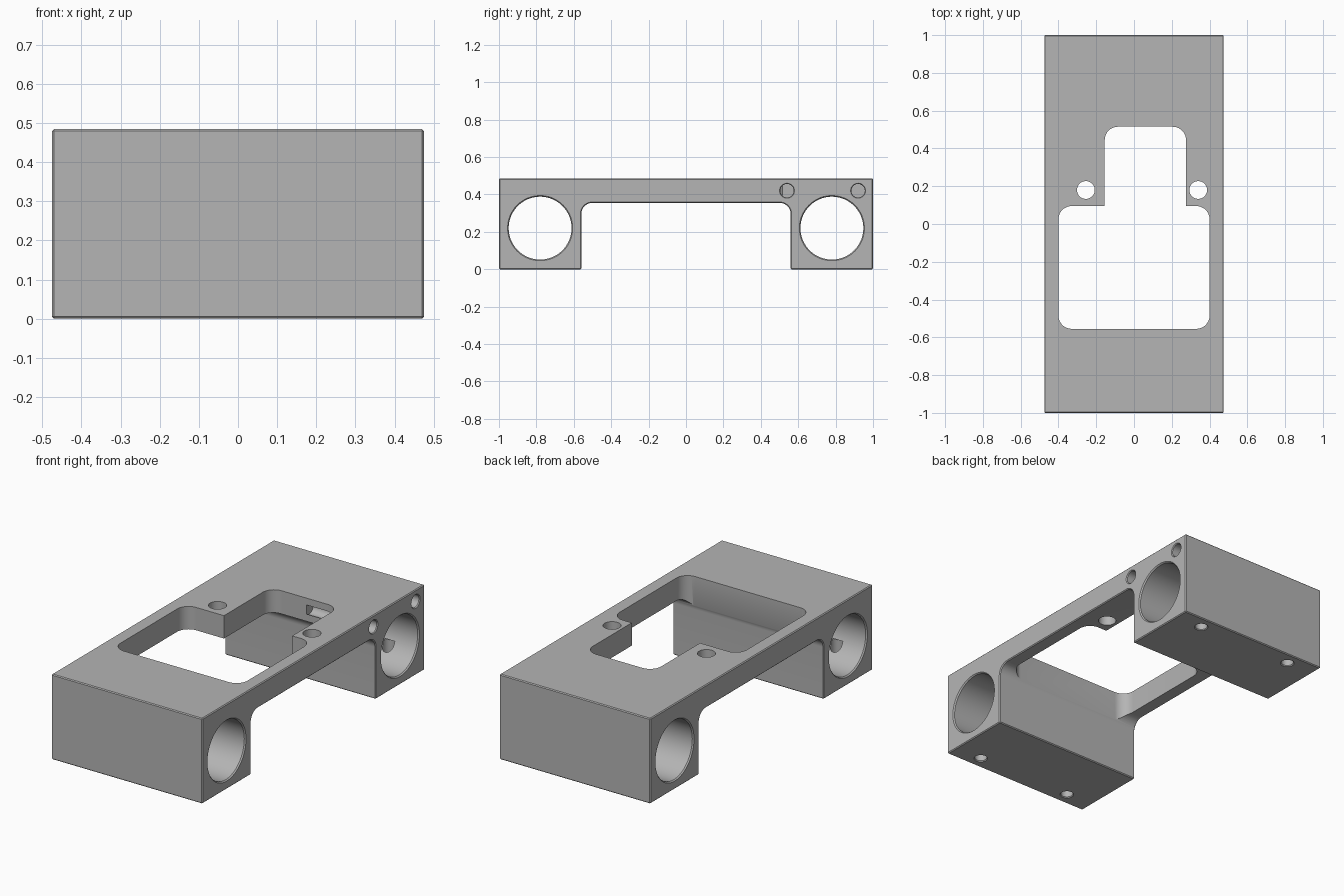
import bpy, bmesh, math
from mathutils import Vector

cube = bpy.data.objects.get("Cube")
if cube:
    bpy.data.objects.remove(cube, do_unlink=True)

grey = bpy.data.materials.new("plain grey")
grey.use_nodes = True
colour = (0.46, 0.46, 0.46, 1)
grey.diffuse_color = colour
grey.node_tree.nodes["Principled BSDF"].inputs["Base Color"].default_value = colour

HALF_X, HEIGHT, LEG_Y, DECK_Z = 0.475, 0.485, 0.56, 0.355


def place(axis, u, v, t):
    """Point with profile coordinates u, v at distance t along the axis."""
    return (t, u, v) if axis == "x" else (u, v, t)


def loft(name, axis, rings):
    """Closed solid through rings of (distance, 2D points)."""
    bm = bmesh.new()
    loops = [[bm.verts.new(place(axis, u, v, t)) for u, v in pts] for t, pts in rings]
    for a, b in zip(loops, loops[1:]):
        for i in range(len(a)):
            j = (i + 1) % len(a)
            bm.faces.new((a[i], a[j], b[j], b[i]))
    bm.faces.new(loops[0])
    bm.faces.new(loops[-1])
    bmesh.ops.recalc_face_normals(bm, faces=bm.faces)
    mesh = bpy.data.meshes.new(name)
    bm.to_mesh(mesh)
    bm.free()
    mesh.materials.append(grey)
    obj = bpy.data.objects.new(name, mesh)
    bpy.context.collection.objects.link(obj)
    return obj


def rounded(corners, steps=10):
    """Outline with right-angle corners (u, v, radius) filleted."""
    out = []
    for i, (u, v, r) in enumerate(corners):
        p = Vector((u, v))
        if not r:
            out.append(p)
            continue
        d1 = (Vector(corners[i - 1][:2]) - p).normalized()
        d2 = (Vector(corners[(i + 1) % len(corners)][:2]) - p).normalized()
        c = p + r * (d1 + d2)
        for k in range(steps + 1):
            a = math.pi / 2 * k / steps
            out.append(c - r * (d2 * math.cos(a) + d1 * math.sin(a)))
    return out


def hole(name, axis, u, v, r, lo, hi, rim=0.0, blind=False, sides=64):
    """Round cutter with chamfered mouths; a blind one ends flat at hi or lo."""
    def ring(t, rad):
        return (t, [(u + rad * math.cos(math.tau * k / sides),
                     v + rad * math.sin(math.tau * k / sides)) for k in range(sides)])
    e = math.copysign(0.01, hi - lo)
    rings = [ring(lo - e, r + rim), ring(lo, r + rim), ring(lo + e / 10 + math.copysign(rim, e), r)]
    if blind:
        rings.append(ring(hi, r))
    else:
        rings += [ring(hi - e / 10 - math.copysign(rim, e), r), ring(hi, r + rim), ring(hi + e, r + rim)]
    return loft(name, axis, rings)


def apply(obj, mod):
    bpy.context.view_layer.objects.active = obj
    bpy.ops.object.modifier_apply(modifier=mod.name)


# Bridge-shaped body: deck on two legs, inner corners rounded
f = 0.06
side = rounded([(-1, 0, 0), (-LEG_Y, 0, 0), (-LEG_Y, DECK_Z, f), (LEG_Y, DECK_Z, f),
                (LEG_Y, 0, 0), (1, 0, 0), (1, HEIGHT, 0), (-1, HEIGHT, 0)])
body = loft("bridge_body", "x", [(-HALF_X, side), (HALF_X, side)])
bevel = body.modifiers.new("edge_break", "BEVEL")
bevel.width = 0.005
bevel.segments = 1
bevel.limit_method = "ANGLE"
bevel.angle_limit = math.radians(40)
apply(body, bevel)

cutters = []

# Stepped window through the deck
f = 0.07
window = rounded([(-0.4, -0.555, f), (0.4, -0.555, f), (0.4, 0.095, f), (0.275, 0.095, 0),
                  (0.275, 0.515, f), (-0.155, 0.515, f), (-0.155, 0.095, 0), (-0.4, 0.095, f)])
cutters.append(loft("window_cutter", "z", [(0.3, window), (0.6, window)]))

# Deck screw holes
for x in (-0.255, 0.34):
    cutters.append(hole("deck_hole_cutter", "z", x, 0.18, 0.047, DECK_Z, HEIGHT, sides=40))

# Cross bores through the legs, and screw holes under them
for s in (-1, 1):
    cutters.append(hole("bore_cutter", "x", s * 0.78, 0.22, 0.168, -HALF_X, HALF_X, rim=0.006, sides=96))
    for x in (-0.303, 0.303):
        cutters.append(hole("foot_hole_cutter", "z", x, s * 0.925, 0.033, 0, 0.15,
                            rim=0.004, blind=True, sides=32))

# Blind pin holes in one side of the deck
for y in (0.54, 0.92):
    cutters.append(hole("pin_hole_cutter", "x", y, 0.42, 0.036, HALF_X, 0.07,
                        rim=0.004, blind=True, sides=40))

for cutter in cutters:
    mod = body.modifiers.new("cut", "BOOLEAN")
    mod.operation = "DIFFERENCE"
    mod.solver = "EXACT"
    mod.object = cutter
    apply(body, mod)
    bpy.data.objects.remove(cutter, do_unlink=True)

# Smooth the round walls, keep the edges crisp
bpy.ops.object.select_all(action="DESELECT")
body.select_set(True)
bpy.context.view_layer.objects.active = body
bpy.ops.object.shade_smooth_by_angle(angle=math.radians(25))
